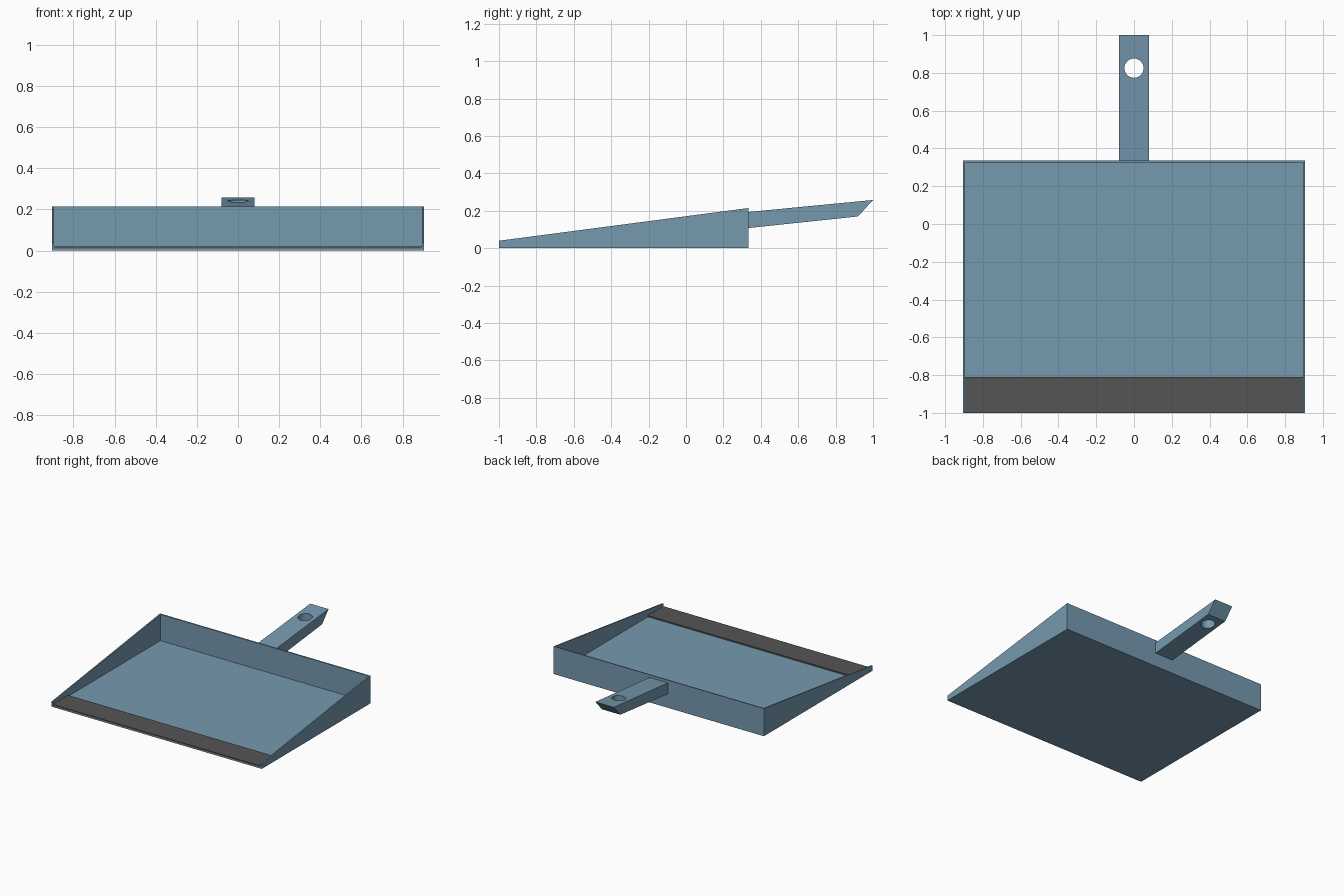
import bpy, bmesh
from mathutils import Matrix

if "Cube" in bpy.data.objects:
    bpy.data.objects.remove(bpy.data.objects["Cube"])


def material(name, rgb):
    m = bpy.data.materials.new(name)
    m.diffuse_color = (*rgb, 1)
    m.use_nodes = True
    m.node_tree.nodes["Principled BSDF"].inputs["Base Color"].default_value = m.diffuse_color
    return m


def finish(name, bm, mat):
    bmesh.ops.recalc_face_normals(bm, faces=bm.faces)
    mesh = bpy.data.meshes.new(name)
    bm.to_mesh(mesh)
    bm.free()
    obj = bpy.data.objects.new(name, mesh)
    bpy.context.collection.objects.link(obj)
    if mat:
        mesh.materials.append(mat)
    return obj


def prism(name, half_width, profile, mat=None):
    """Extrude a side profile of (y, z) points across x."""
    bm = bmesh.new()
    face = bm.faces.new([bm.verts.new((-half_width, y, z)) for y, z in profile])
    new = bmesh.ops.extrude_face_region(bm, geom=[face])["geom"]
    verts = [g for g in new if isinstance(g, bmesh.types.BMVert)]
    bmesh.ops.translate(bm, verts=verts, vec=(2 * half_width, 0, 0))
    return finish(name, bm, mat)


def cut(obj, cutter):
    """Subtract the cutter, apply, and discard it."""
    cutter.hide_render = True
    mod = obj.modifiers.new("cut", "BOOLEAN")
    mod.object = cutter
    mod.operation = "DIFFERENCE"
    mod.solver = "EXACT"
    bpy.context.view_layer.objects.active = obj
    bpy.ops.object.modifier_apply(modifier=mod.name)
    bpy.data.objects.remove(cutter)


blue = material("blue_plastic", (0.18, 0.32, 0.43))
rubber = material("dark_rubber", (0.09, 0.09, 0.09))

BACK = 0.335
WALL = 0.01

# Tray: wedge hollowed out, open at the front and top
tray = prism("pan_tray", 0.905, [(-1, 0), (BACK, 0), (BACK, 0.215), (-1, 0.04)], blue)
cut(tray, prism("tray_cutter", 0.905 - WALL,
                [(-1.1, 0.01), (BACK - WALL, 0.01), (BACK - WALL, 0.4), (-1.1, 0.4)]))

# Rubber lip lying on the front of the floor
prism("rubber_lip", 0.905 - WALL,
      [(-1, 0.01), (-0.81, 0.01), (-0.81, 0.02), (-1, 0.02)], rubber)

# Handle with slanted end and hanging hole
handle = prism("handle", 0.079, [(BACK, 0.108), (0.92, 0.17), (1, 0.258), (BACK, 0.194)], blue)
bm = bmesh.new()
bmesh.ops.create_cone(bm, cap_ends=True, segments=32, radius1=0.051, radius2=0.051,
                      depth=0.6, matrix=Matrix.Translation((0, 0.825, 0.2)))
cut(handle, finish("hole_cutter", bm, None))

# Smooth only the inside of the hole
for obj in (handle,):
    bpy.ops.object.select_all(action="DESELECT")
    obj.select_set(True)
    bpy.context.view_layer.objects.active = obj
    bpy.ops.object.shade_smooth_by_angle(angle=0.5)
